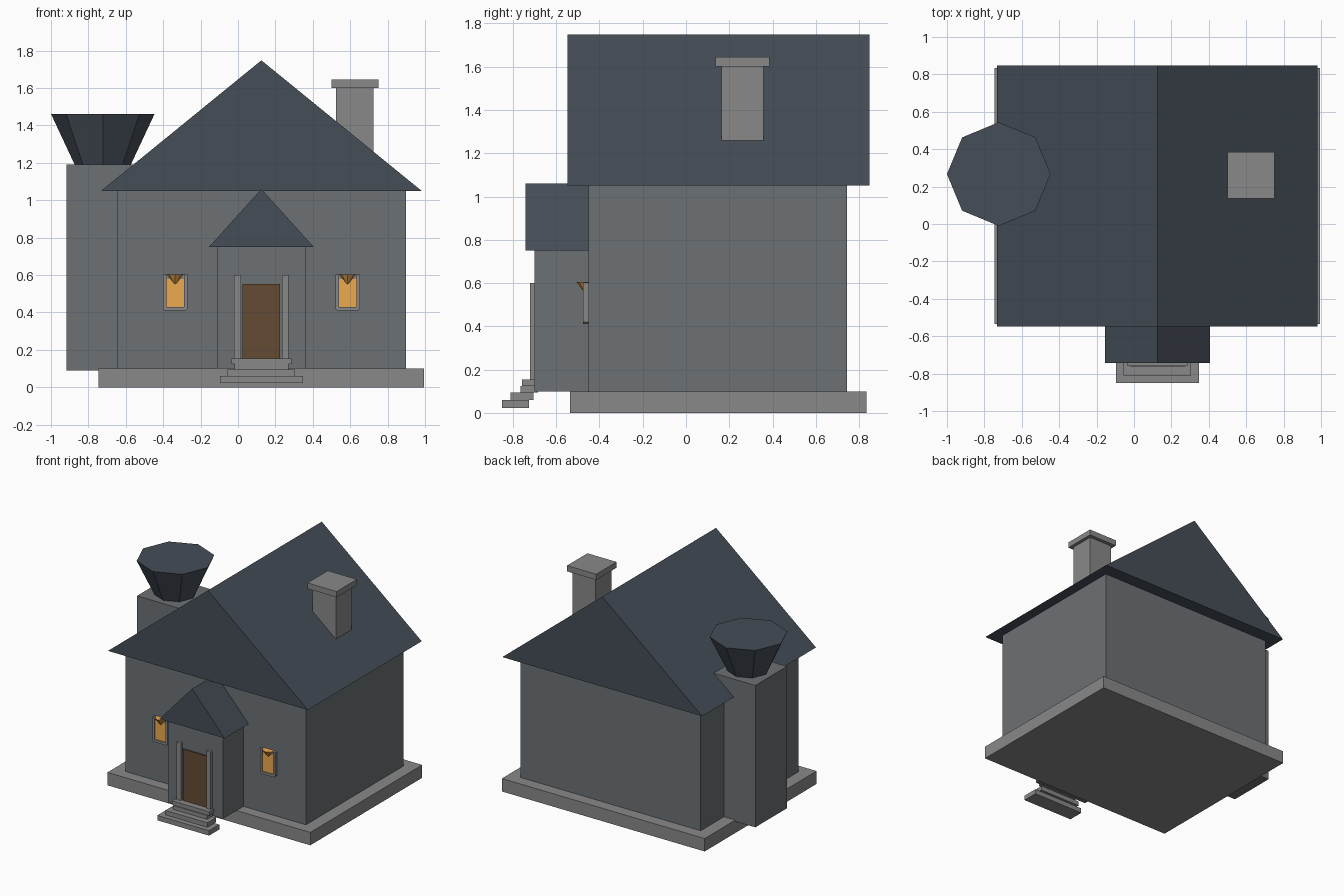
import bpy, bmesh
from math import pi

if "Cube" in bpy.data.objects:
    bpy.data.objects.remove(bpy.data.objects["Cube"])


def material(name, r, g, b):
    m = bpy.data.materials.new(name)
    m.diffuse_color = (r, g, b, 1)
    m.use_nodes = True
    m.node_tree.nodes["Principled BSDF"].inputs["Base Color"].default_value = m.diffuse_color
    return m


WALL = material("wall_grey", 0.15, 0.165, 0.175)
ROOF = material("slate", 0.06, 0.075, 0.095)
STONE = material("stone", 0.25, 0.25, 0.25)
WOOD = material("wood", 0.13, 0.07, 0.035)
GLOW = material("amber", 0.85, 0.40, 0.08)


def finish(name, bm, mat):
    bmesh.ops.recalc_face_normals(bm, faces=bm.faces)
    me = bpy.data.meshes.new(name)
    bm.to_mesh(me)
    bm.free()
    me.materials.append(mat)
    ob = bpy.data.objects.new(name, me)
    bpy.context.collection.objects.link(ob)
    return ob


def prism(name, profile, y0, y1, mat):
    """Extrude an (x, z) outline from y0 to y1."""
    bm = bmesh.new()
    face = bm.faces.new([bm.verts.new((x, y0, z)) for x, z in profile])
    ext = bmesh.ops.extrude_face_region(bm, geom=[face])["geom"]
    moved = [v for v in ext if isinstance(v, bmesh.types.BMVert)]
    bmesh.ops.translate(bm, verts=moved, vec=(0, y1 - y0, 0))
    return finish(name, bm, mat)


def box(name, x0, x1, y0, y1, z0, z1, mat):
    return prism(name, [(x0, z0), (x1, z0), (x1, z1), (x0, z1)], y0, y1, mat)


def gable(name, cx, half, y0, y1, z0, z1, mat):
    return prism(name, [(cx - half, z0), (cx + half, z0), (cx, z1)], y0, y1, mat)


def octagon_cone(name, x, y, z0, z1, r0, r1, mat):
    """Eight-sided cone with corners on the x axis."""
    ob_mesh = bpy.ops.mesh.primitive_cone_add(
        vertices=8, radius1=r0, radius2=r1, depth=z1 - z0, location=(x, y, (z0 + z1) / 2))
    ob = bpy.context.object
    ob.name = name
    ob.data.materials.append(mat)
    return ob


CX = 0.125  # symmetry line of the main house

# Main house
box("foundation", CX - 0.87, CX + 0.87, -0.535, 0.835, 0, 0.1, STONE)
box("house_walls", CX - 0.773, CX + 0.773, -0.45, 0.745, 0.1, 1.05, WALL)
gable("main_roof", CX, 0.857, -0.547, 0.848, 1.05, 1.748, ROOF)

# Porch
box("porch_walls", CX - 0.237, CX + 0.237, -0.70, -0.45, 0.1, 0.75, WALL)
gable("porch_roof", CX, 0.28, -0.742, -0.45, 0.75, 1.06, ROOF)

# Side tower with flared octagonal top
box("tower", -0.917, -0.529, 0.073, 0.461, 0.09, 1.19, WALL)
octagon_cone("tower_top", -0.723, 0.267, 1.19, 1.462, 0.15, 0.277, ROOF)

# Chimney
box("chimney", 0.525, 0.725, 0.163, 0.358, 1.15, 1.6, STONE)
box("chimney_cap", 0.5, 0.75, 0.137, 0.386, 1.6, 1.645, STONE)

# Door and posts
box("door", CX - 0.1, CX + 0.1, -0.71, -0.69, 0.155, 0.553, WOOD)
for side, s in (("left", -1), ("right", 1)):
    a, b = sorted((CX + s * 0.11, CX + s * 0.146))
    box("door_post_" + side, a, b, -0.722, -0.69, 0.12, 0.60, STONE)

# Entrance steps: half width, y range, z range
steps = [(0.222, -0.85, -0.725, 0.022, 0.06), (0.18, -0.81, -0.705, 0.06, 0.095),
         (0.145, -0.765, -0.685, 0.095, 0.125), (0.16, -0.758, -0.69, 0.125, 0.155)]
for i, (h, y0, y1, z0, z1) in enumerate(steps):
    box(f"step_{i + 1}", CX - h, CX + h, y0, y1, z0, z1, STONE)

# Windows: frame, glowing pane and small faceted lamp at the top
for side, s in (("left", -1), ("right", 1)):
    wx = CX + s * 0.461
    box("window_pane_" + side, wx - 0.047, wx + 0.047, -0.467, -0.445, 0.425, 0.578, GLOW)
    octagon_cone("window_lamp_" + side, wx, -0.46, 0.548, 0.604, 0.004, 0.046, GLOW)
    prism("window_sill_" + side,
          [(wx - 0.065, 0.42), (wx - 0.055, 0.41), (wx + 0.055, 0.41), (wx + 0.065, 0.42),
           (wx + 0.065, 0.428), (wx - 0.065, 0.428)], -0.476, -0.445, STONE)
    box("window_head_" + side, wx - 0.065, wx + 0.065, -0.465, -0.445, 0.578, 0.602, STONE)
    for t in (-1, 1):
        a, b = sorted((wx + t * 0.047, wx + t * 0.065))
        box("window_jamb_" + side, a, b, -0.476, -0.445, 0.428, 0.602, STONE)
